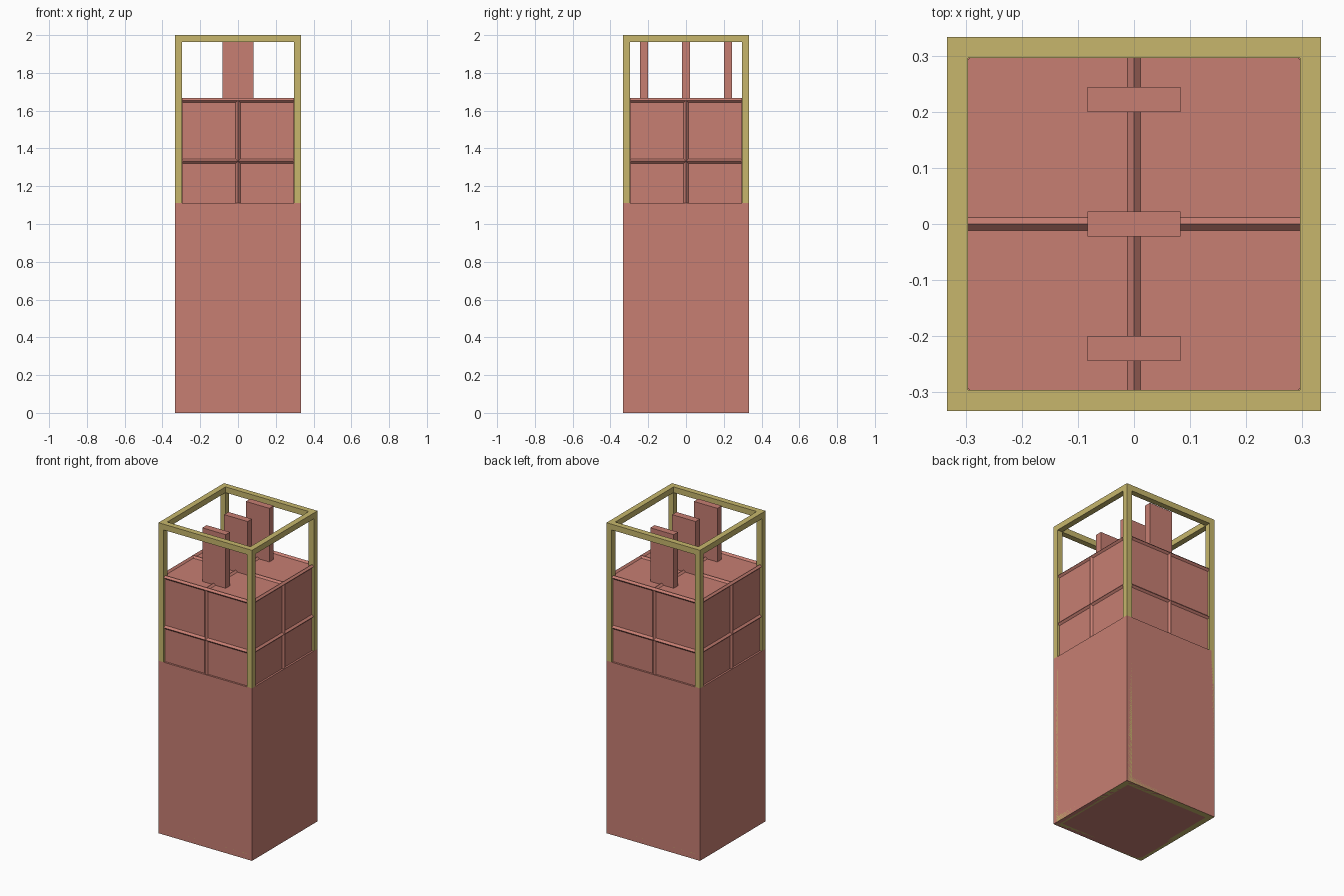
import bpy, math
from mathutils import Vector

if "Cube" in bpy.data.objects:
    bpy.data.objects.remove(bpy.data.objects["Cube"])


def material(name, rgb):
    m = bpy.data.materials.new(name)
    m.diffuse_color = (*rgb, 1)
    m.use_nodes = True
    m.node_tree.nodes["Principled BSDF"].inputs["Base Color"].default_value = m.diffuse_color
    return m


RED = material("dusty red", (0.57, 0.21, 0.17))
OLIVE = material("pale olive", (0.57, 0.47, 0.15))

U = 1 / 27            # module: frame bar thickness
H = 9 * U             # half width of the tower
INNER = H - U         # half width of the frame openings
BASE_TOP = 30 * U
FACE = H - 0.012      # cargo face, just behind the frame
DECK = 45 * U - 0.012
RIDGE = 0.012         # half diagonal of a ridge


def box(name, lo, hi, mat):
    lo, hi = Vector(lo), Vector(hi)
    bpy.ops.mesh.primitive_cube_add(size=1, location=(lo + hi) / 2)
    o = bpy.context.object
    o.name = name
    o.scale = hi - lo
    bpy.ops.object.transform_apply(location=False, rotation=False, scale=True)
    o.data.materials.append(mat)
    return o


def ridge(name, a, b):
    """Square bar on its corner between two points."""
    a, b = Vector(a), Vector(b)
    d = b - a
    bpy.ops.mesh.primitive_cylinder_add(vertices=4, radius=RIDGE, depth=d.length,
                                        location=(a + b) / 2)
    o = bpy.context.object
    o.name = name
    o.rotation_euler = d.to_track_quat('Z', 'Y').to_euler()
    o.data.materials.append(RED)
    return o


# Solid base, flush with the frame
box("base_block", (-H, -H, 0), (H, H, BASE_TOP), RED)

# Frame: four posts and two rings of rails
for sx in (-1, 1):
    for sy in (-1, 1):
        x, y = sx * (H - U / 2), sy * (H - U / 2)
        box("frame_post", (x - U / 2, y - U / 2, 0), (x + U / 2, y + U / 2, 2), OLIVE)
for z in (0, 2 - U):
    for s in (-1, 1):
        c = s * (H - U / 2)
        box("frame_rail_x", (-INNER, c - U / 2, z), (INNER, c + U / 2, z + U), OLIVE)
        box("frame_rail_y", (c - U / 2, -INNER, z), (c + U / 2, INNER, z + U), OLIVE)

# Cargo fills the frame openings on all four sides
W = INNER - 0.002
box("cargo_front_back", (-W, -FACE, BASE_TOP), (W, FACE, DECK), RED)
box("cargo_sides", (-FACE, -W, BASE_TOP), (FACE, W, DECK), RED)

# Ridges around the sides: seam, top rim and centre line
for s in (-1, 1):
    f = s * FACE
    for name, z in (("seam_ridge", 36 * U), ("rim_ridge", DECK)):
        ridge(name, (-W, f, z), (W, f, z))
        ridge(name, (f, -W, z), (f, W, z))
    ridge("centre_ridge", (0, f, BASE_TOP), (0, f, DECK))
    ridge("centre_ridge", (f, 0, BASE_TOP), (f, 0, DECK))

# Crossing ridges over the deck
ridge("deck_ridge_x", (-FACE, 0, DECK), (FACE, 0, DECK))
ridge("deck_ridge_y", (0, -FACE, DECK), (0, FACE, DECK))

# Three upright blades
for i in (-1, 0, 1):
    y = i * 6 * U
    box("blade", (-2.25 * U, y - 0.6 * U, DECK - 0.01),
        (2.25 * U, y + 0.6 * U, 2), RED)
